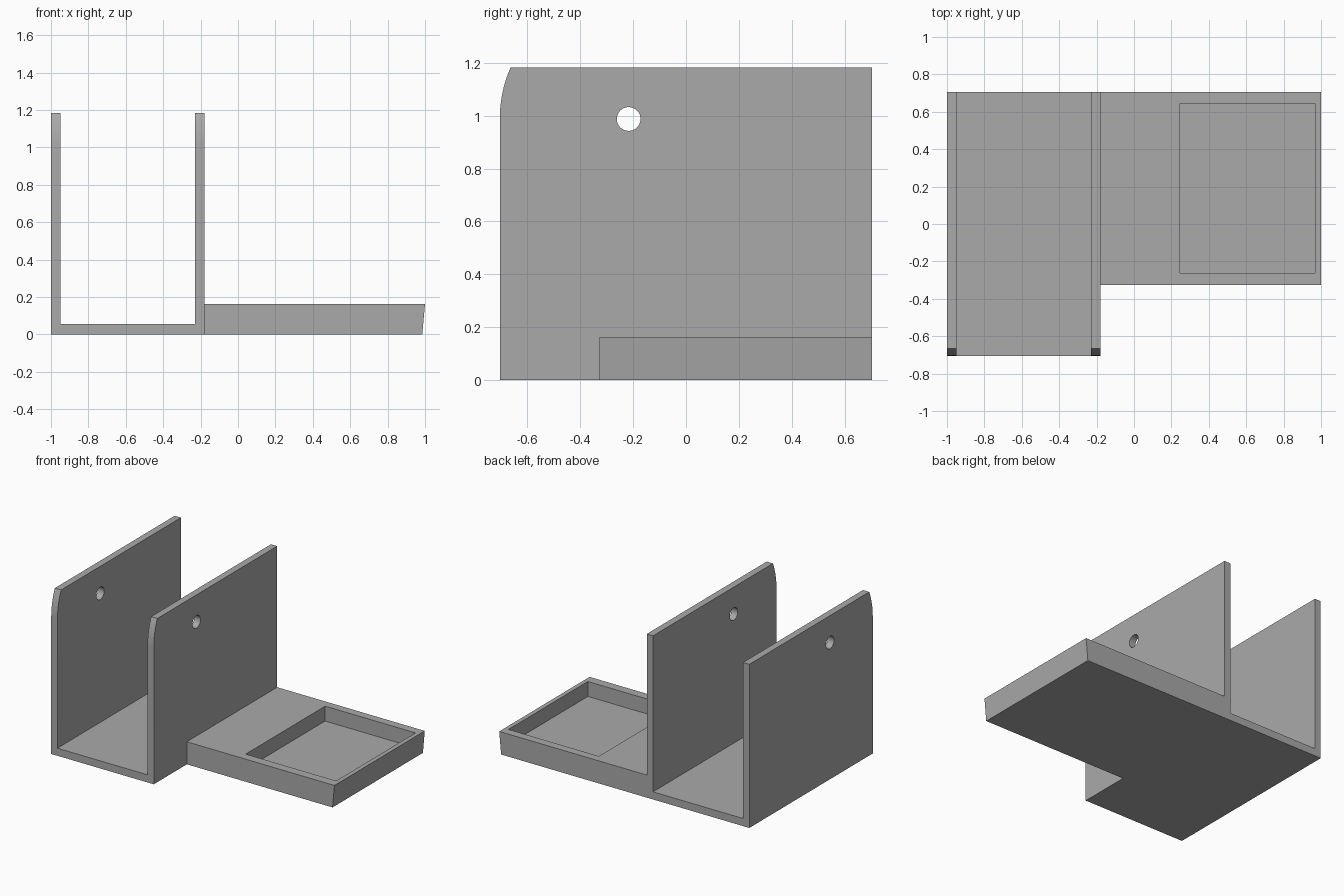
import bpy, bmesh, math
from mathutils import Vector

if "Cube" in bpy.data.objects:
    bpy.data.objects.remove(bpy.data.objects["Cube"])

grey = bpy.data.materials.new("plain grey")
grey.diffuse_color = (0.40, 0.40, 0.40, 1)
grey.use_nodes = True
grey.node_tree.nodes["Principled BSDF"].inputs["Base Color"].default_value = grey.diffuse_color


def extrude(name, profile, offset):
    """Closed prism from a planar 3D profile swept along an offset."""
    bm = bmesh.new()
    face = bm.faces.new([bm.verts.new(p) for p in profile])
    swept = bmesh.ops.extrude_face_region(bm, geom=[face])["geom"]
    bmesh.ops.translate(bm, vec=Vector(offset),
                        verts=[v for v in swept if isinstance(v, bmesh.types.BMVert)])
    bmesh.ops.recalc_face_normals(bm, faces=bm.faces[:])
    mesh = bpy.data.meshes.new(name)
    bm.to_mesh(mesh)
    bm.free()
    mesh.materials.append(grey)
    ob = bpy.data.objects.new(name, mesh)
    bpy.context.collection.objects.link(ob)
    return ob


def box(name, x0, x1, y0, y1, z0, z1):
    return extrude(name, [(x0, y0, z0), (x1, y0, z0), (x1, y1, z0), (x0, y1, z0)],
                   (0, 0, z1 - z0))


def cut(ob, cutter):
    """Subtract the cutter, apply the result and remove the cutter."""
    mod = ob.modifiers.new("cut", "BOOLEAN")
    mod.operation, mod.solver, mod.object = "DIFFERENCE", "EXACT", cutter
    cutter.hide_render = True
    bpy.ops.object.select_all(action="DESELECT")
    bpy.context.view_layer.objects.active = ob
    ob.select_set(True)
    bpy.ops.object.modifier_apply(modifier=mod.name)
    bpy.data.objects.remove(cutter)
    bpy.ops.object.shade_smooth_by_angle(angle=math.radians(30))


FRONT, BACK, TOP = -0.705, 0.705, 1.183
PIVOT_Y, PIVOT_Z, HOLE_R = -0.217, 0.988, 0.045
WALL, FLOOR = 0.05, 0.055

# Side walls: front top corner rounded about the pivot hole
swing = PIVOT_Y - FRONT
end = math.asin((TOP - PIVOT_Z) / swing)
arc = [(PIVOT_Y - swing * math.cos(end * i / 8), PIVOT_Z + swing * math.sin(end * i / 8))
       for i in range(9)]
outline = [(BACK, TOP), (BACK, 0), (FRONT, 0)] + arc
circle = [(PIVOT_Y + HOLE_R * math.cos(math.tau * i / 32),
           PIVOT_Z + HOLE_R * math.sin(math.tau * i / 32)) for i in range(32)]
for name, x in (("left_wall", -1.0), ("middle_wall", -0.23)):
    wall = extrude(name, [(x, y, z) for y, z in outline], (WALL, 0, 0))
    cut(wall, extrude("hole_cutter", [(x - 0.05, y, z) for y, z in circle], (WALL + 0.1, 0, 0)))

# Channel floor between the walls
box("channel_floor", -0.95, -0.23, FRONT, BACK, 0, FLOOR)

# Side tray: outer end leans outward, shallow pocket sunk into the top
tray = extrude("side_tray", [(x, -0.327, z) for x, z in
                             ((-0.18, 0), (0.985, 0), (1.0, 0.163), (-0.18, 0.163))],
               (0, BACK + 0.327, 0))
cut(tray, box("pocket_cutter", 0.245, 0.968, -0.262, 0.645, FLOOR, 0.3))
